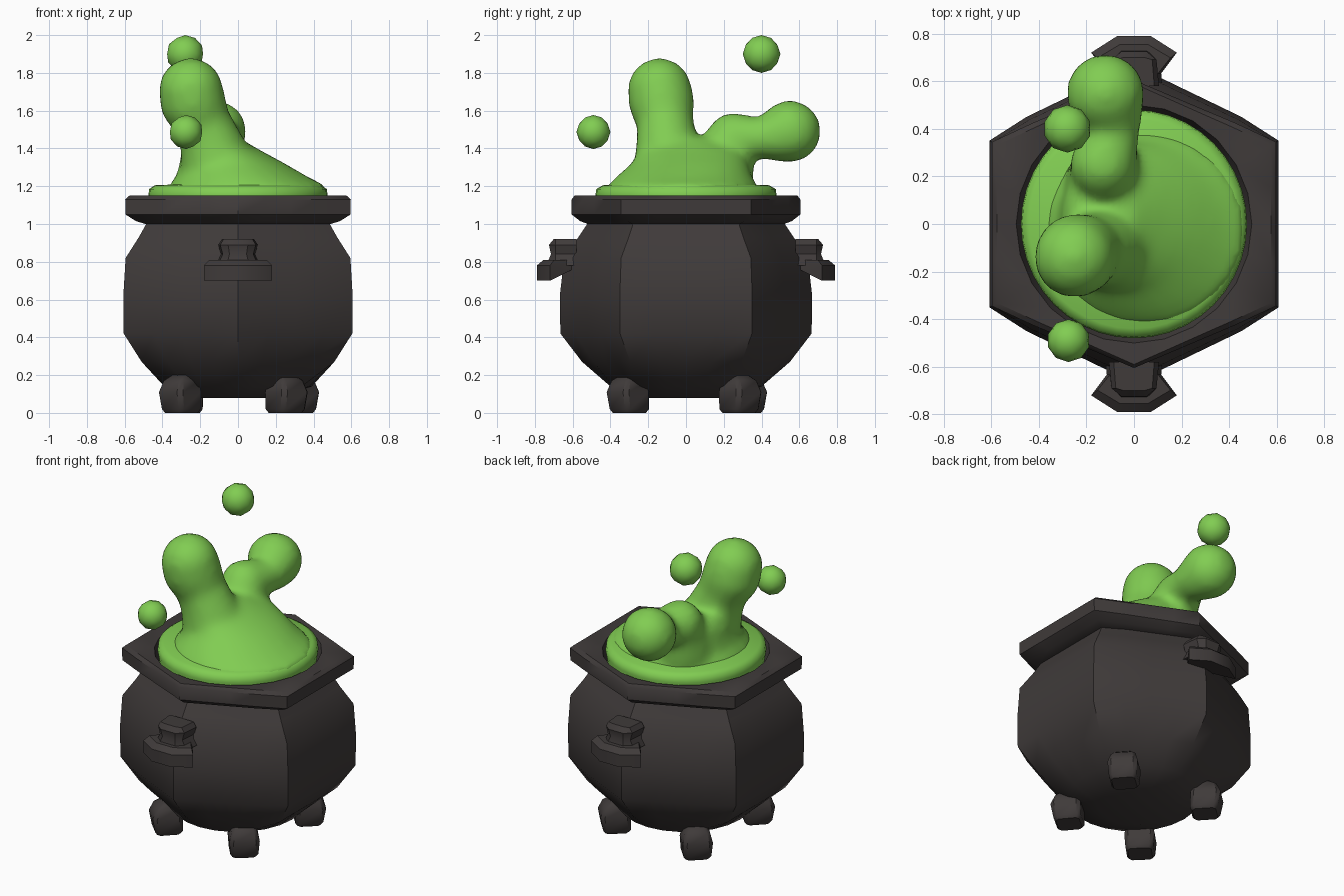
import bpy, bmesh, math
from mathutils import Vector, Matrix

if "Cube" in bpy.data.objects:
    bpy.data.objects.remove(bpy.data.objects["Cube"])


def material(name, rgb):
    m = bpy.data.materials.new(name)
    m.diffuse_color = (*rgb, 1)
    m.use_nodes = True
    m.node_tree.nodes["Principled BSDF"].inputs["Base Color"].default_value = m.diffuse_color
    return m


IRON = material("dark iron", (0.05, 0.043, 0.042))
SLIME = material("green slime", (0.22, 0.61, 0.085))


def finish(name, bm, mat, angle=40):
    bmesh.ops.recalc_face_normals(bm, faces=bm.faces)
    me = bpy.data.meshes.new(name)
    bm.to_mesh(me)
    bm.free()
    me.materials.append(mat)
    me.shade_smooth()
    me.set_sharp_from_angle(angle=math.radians(angle))
    ob = bpy.data.objects.new(name, me)
    bpy.context.collection.objects.link(ob)
    return ob


def loft(bm, rings, cap=True, close=False):
    """Skin a list of point rings with quads."""
    vs = [[bm.verts.new(p) for p in r] for r in rings]
    n = len(vs[0])
    pairs = list(zip(vs, vs[1:])) + ([(vs[-1], vs[0])] if close else [])
    for lo, hi in pairs:
        for i in range(n):
            j = (i + 1) % n
            bm.faces.new((lo[i], lo[j], hi[j], hi[i]))
    if cap and not close:
        bm.faces.new(vs[0])
        bm.faces.new(vs[-1])


def hex_ring(z, a, c, b, n=24):
    """Six-sided ring: flats at x=+-a, corners at (a, c) and (0, b)."""
    pts = []
    for i in range(n):
        t = 2 * math.pi * i / n
        co, si = abs(math.cos(t)), abs(math.sin(t))
        r = min(a / max(co, 1e-6), b / (si + (b - c) / a * co))
        pts.append((r * math.cos(t), r * math.sin(t), z))
    return pts


def oval(z, x, y, rx, ry, n=24):
    return [(x + rx * math.cos(2 * math.pi * i / n),
             y + ry * math.sin(2 * math.pi * i / n), z) for i in range(n)]


# Pot body: rounded base, six-sided belly, narrowing neck
bm = bmesh.new()
loft(bm, [oval(0.08, 0, 0, 0.22, 0.22),
          oval(0.14, 0, 0, 0.39, 0.40),
          hex_ring(0.27, 0.51, 0.31, 0.55),
          hex_ring(0.42, 0.605, 0.375, 0.665),
          hex_ring(0.62, 0.607, 0.375, 0.668),
          hex_ring(0.82, 0.595, 0.365, 0.645),
          hex_ring(0.93, 0.525, 0.32, 0.57),
          hex_ring(1.02, 0.475, 0.29, 0.51)])
finish("pot_body", bm, IRON)

# Rim: six-sided outside, round inside
bm = bmesh.new()
loft(bm, [hex_ring(1.00, 0.49, 0.29, 0.52),
          hex_ring(1.015, 0.54, 0.32, 0.56),
          hex_ring(1.05, 0.595, 0.35, 0.605),
          hex_ring(1.13, 0.597, 0.352, 0.605),
          hex_ring(1.15, 0.575, 0.335, 0.59),
          oval(1.145, 0, 0, 0.495, 0.50),
          oval(1.08, 0, 0, 0.475, 0.475),
          oval(1.00, 0, 0, 0.44, 0.44)], close=True)
finish("rim", bm, IRON, 45)

# Handle lugs: pointed plate with a stem above, front and back
for side, label in ((-1, "front"), (1, "back")):
    bm = bmesh.new()
    plate = [(-0.18, 0.72), (-0.07, 0.79), (0.07, 0.79), (0.18, 0.72),
             (0.09, 0.60), (-0.09, 0.60)]
    loft(bm, [[(x, side * y, 0.70 + (0.06 if y < 0.7 else 0)) for x, y in plate],
              [(x, side * y, 0.78) for x, y in plate],
              [(x * 0.85, side * (0.61 + (y - 0.61) * 0.8), 0.81) for x, y in plate]])
    loft(bm, [[(x * w, side * y, z) for x, y in
               ((-1, 0.58), (-0.9, 0.69), (-0.5, d), (0.5, d), (0.9, 0.69), (1, 0.58))]
              for z, w, d in ((0.78, 0.12, 0.74), (0.84, 0.09, 0.715),
                              (0.89, 0.105, 0.725), (0.92, 0.085, 0.70))])
    finish(label + "_handle", bm, IRON, 35)

# Four stubby feet turned to the corners
for i, (x, y) in enumerate(((-0.30, -0.30), (0.25, -0.30), (0.31, 0.28), (-0.29, 0.31))):
    out = Vector((x, y, 0)).normalized()
    side = Vector((-out.y, out.x, 0))
    rings = []
    for z, w, shift in ((0, 0.07, 0.0), (0.02, 0.083, 0.0), (0.11, 0.09, 0.01),
                        (0.17, 0.075, 0.0), (0.20, 0.05, -0.02)):
        c = Vector((x, y, z)) + out * shift
        k = w * 0.75
        rings.append([c + out * u + side * v for u, v in
                      ((w, -k), (w, k), (k, w), (-k, w), (-w, k), (-w, -k), (-k, -w), (k, -w))])
    bm = bmesh.new()
    loft(bm, rings)
    finish("foot_%d" % (i + 1), bm, IRON)

# Liquid surface filling the mouth
bm = bmesh.new()
loft(bm, [oval(1.05, 0, 0, 0.46, 0.46, 40), oval(1.15, 0, 0, 0.475, 0.48, 40),
          oval(1.185, 0, 0, 0.47, 0.475, 40), oval(1.205, 0, 0, 0.44, 0.44, 40),
          oval(1.215, 0, 0, 0.2, 0.2, 40)])
finish("liquid_surface", bm, SLIME, 60)

# Splash: sloping mound plus two swelling arms, fused and smoothed
bm = bmesh.new()
loft(bm, [oval(1.12, 0.03, -0.02, 0.42, 0.43),
          oval(1.20, 0.05, -0.02, 0.42, 0.40),
          oval(1.25, 0.02, -0.01, 0.35, 0.36),
          oval(1.32, -0.03, 0.02, 0.28, 0.31),
          oval(1.39, -0.09, 0.03, 0.21, 0.28),
          oval(1.46, -0.13, 0.02, 0.13, 0.16)])
arms = (
    ((-0.10, -0.08, 1.28, 0.20), (-0.14, -0.10, 1.42, 0.165), (-0.19, -0.11, 1.54, 0.15),
     (-0.24, -0.13, 1.65, 0.175), (-0.25, -0.14, 1.71, 0.17)),
    ((-0.10, 0.17, 1.25, 0.19), (-0.12, 0.21, 1.38, 0.15), (-0.13, 0.25, 1.45, 0.14),
     (-0.08, 0.40, 1.455, 0.105), (-0.10, 0.49, 1.47, 0.14), (-0.12, 0.55, 1.49, 0.165)))
STEPS = 8
for path in arms:
    for p, q in zip(path, path[1:]):
        for s in range(STEPS + 1):
            x, y, z, r = (u + (v - u) * s / STEPS for u, v in zip(p, q))
            bmesh.ops.create_icosphere(bm, subdivisions=3, radius=r,
                                       matrix=Matrix.Translation((x, y, z)))
splash = finish("splash", bm, SLIME, 180)
rem = splash.modifiers.new("fuse", 'REMESH')
rem.mode = 'VOXEL'
rem.voxel_size = 0.025
rem.use_smooth_shade = True
smooth = splash.modifiers.new("soften", 'SMOOTH')
smooth.factor = 0.5
smooth.iterations = 8

# Flying droplets
for name, loc, r in (("high_droplet", (-0.28, 0.40, 1.90), 0.10),
                     ("low_droplet", (-0.275, -0.49, 1.487), 0.09)):
    bm = bmesh.new()
    bmesh.ops.create_icosphere(bm, subdivisions=2, radius=r, matrix=Matrix.Translation(loc))
    finish(name, bm, SLIME, 60)
